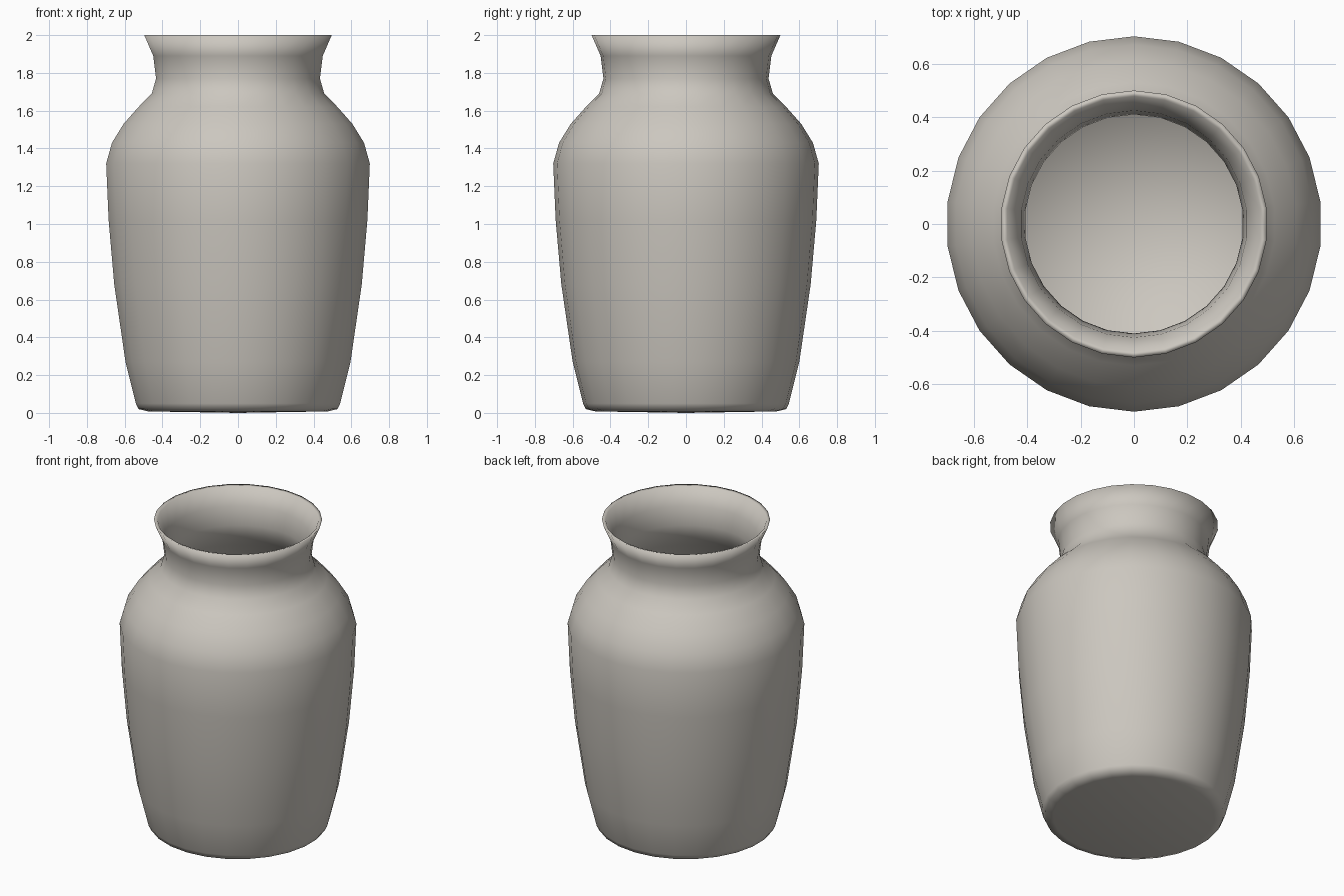
import bpy, bmesh, math

cube = bpy.data.objects.get("Cube")
if cube:
    bpy.data.objects.remove(cube, do_unlink=True)

SIDES = 26

# Glazed clay colour
clay = bpy.data.materials.new("warm_grey_clay")
clay.use_nodes = True
colour = (0.60, 0.57, 0.52, 1)
clay.diffuse_color = colour
clay.node_tree.nodes["Principled BSDF"].inputs["Base Color"].default_value = colour

# Outer wall from foot to lip, then inner wall back down to the floor (radius, height)
outer = [(0, 0), (0.48, 0.008), (0.53, 0.02), (0.545, 0.05), (0.6, 0.27),
         (0.66, 0.68), (0.69, 1.02), (0.703, 1.32), (0.672, 1.43),
         (0.61, 1.53), (0.53, 1.62), (0.46, 1.69), (0.437, 1.77),
         (0.452, 1.89), (0.5, 2.0)]
inner = [(0.478, 1.995), (0.425, 1.89), (0.41, 1.77), (0.43, 1.69),
         (0.5, 1.6), (0.58, 1.51), (0.64, 1.42), (0.67, 1.32),
         (0.66, 1.02), (0.63, 0.68), (0.57, 0.27), (0.515, 0.08), (0, 0.05)]

# Turn the profile around the vertical axis, starting at the back
bm = bmesh.new()
verts = [bm.verts.new((0, r, z)) for r, z in outer + inner]
edges = [bm.edges.new(pair) for pair in zip(verts, verts[1:])]
bmesh.ops.spin(bm, geom=verts + edges, cent=(0, 0, 0), axis=(0, 0, 1),
               angle=math.tau, steps=SIDES, use_merge=True)
bmesh.ops.remove_doubles(bm, verts=bm.verts, dist=0.0005)
bmesh.ops.recalc_face_normals(bm, faces=bm.faces)
for face in bm.faces:
    face.smooth = True

mesh = bpy.data.meshes.new("vase")
bm.to_mesh(mesh)
bm.free()
mesh.materials.append(clay)
vase = bpy.data.objects.new("vase", mesh)
bpy.context.collection.objects.link(vase)
